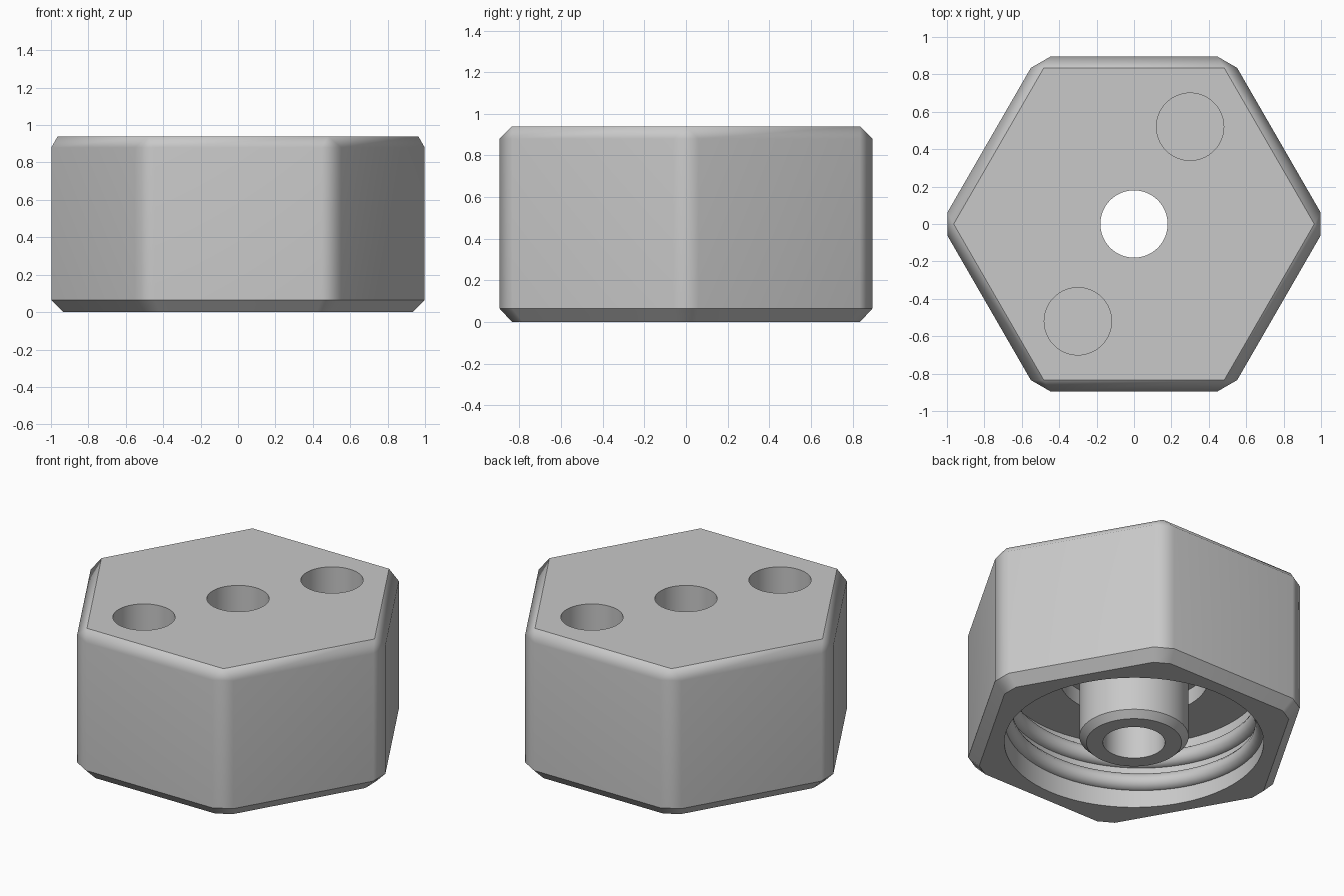
import bpy, bmesh, math
from math import sin, cos, pi, radians

cube = bpy.data.objects.get("Cube")
if cube:
    bpy.data.objects.remove(cube, do_unlink=True)

grey = bpy.data.materials.new("plain grey")
grey.use_nodes = True
GREY = (0.58, 0.58, 0.58, 1)
grey.diffuse_color = GREY
grey.node_tree.nodes["Principled BSDF"].inputs["Base Color"].default_value = GREY


def new_object(name, bm):
    bmesh.ops.recalc_face_normals(bm, faces=bm.faces)
    mesh = bpy.data.meshes.new(name)
    bm.to_mesh(mesh)
    bm.free()
    mesh.materials.append(grey)
    obj = bpy.data.objects.new(name, mesh)
    bpy.context.collection.objects.link(obj)
    return obj


def select(obj):
    bpy.ops.object.select_all(action="DESELECT")
    obj.select_set(True)
    bpy.context.view_layer.objects.active = obj


def hexagon(apothem, cut):
    """Hexagon outline with each corner cut back along its edges."""
    points = []
    radius = apothem / cos(pi / 6)
    for i in range(6):
        a = i * pi / 3
        for side in (-1, 1):
            d = a + side * 2 * pi / 3
            points.append((radius * cos(a) + cut * cos(d),
                           radius * sin(a) + cut * sin(d)))
    return points


def lathe(name, profile, steps=96):
    """Closed (radius, height) profile turned about the z axis."""
    bm = bmesh.new()
    rings = []
    for s in range(steps):
        a = 2 * pi * s / steps
        rings.append([bm.verts.new((r * cos(a), r * sin(a), z)) for r, z in profile])
    n = len(profile)
    for s in range(steps):
        one, two = rings[s], rings[(s + 1) % steps]
        for k in range(n):
            m = (k + 1) % n
            bm.faces.new((one[k], two[k], two[m], one[m]))
    return new_object(name, bm)


def cylinder(name, x, y, radius, low, high):
    bm = bmesh.new()
    bmesh.ops.create_cone(bm, cap_ends=True, segments=64, radius1=radius,
                          radius2=radius, depth=high - low)
    bmesh.ops.translate(bm, verts=bm.verts, vec=(x, y, (low + high) / 2))
    return new_object(name, bm)


def subtract(target, cutter):
    mod = target.modifiers.new("cut", "BOOLEAN")
    mod.operation = "DIFFERENCE"
    mod.solver = "EXACT"
    mod.object = cutter
    select(target)
    bpy.ops.object.modifier_apply(modifier=mod.name)
    bpy.data.objects.remove(cutter, do_unlink=True)


# Hexagonal body: chamfered at both ends, sharp-cornered top face
bm = bmesh.new()
layers = [(0.835, 0.06, 0), (0.895, 0.07, 0.065), (0.895, 0.07, 0.88), (0.835, 0, 0.94)]
rings = [[bm.verts.new((x, y, z)) for x, y in hexagon(apothem, cut)]
         for apothem, cut, z in layers]
for low, high in zip(rings, rings[1:]):
    for i in range(12):
        j = (i + 1) % 12
        bm.faces.new((low[i], low[j], high[j], high[i]))
bm.faces.new(rings[0])
bm.faces.new(rings[-1])
bmesh.ops.remove_doubles(bm, verts=bm.verts, dist=1e-4)
body = new_object("hex_cap_body", bm)

# Ring-shaped cavity leaving a chamfered centre post with a relief at its root
CEILING, POST = 0.42, 0.316
subtract(body, lathe("cavity_cutter", [
    (0.75, -0.1), (0.75, CEILING), (0.43, CEILING), (0.43, 0.52),
    (POST, 0.52), (POST, 0.04), (POST - 0.04, 0), (POST - 0.04, -0.1)]))

# Through hole and two blind sockets
subtract(body, cylinder("bore_cutter", 0, 0, 0.18, -0.2, 1.2))
for side in (-1, 1):
    subtract(body, cylinder("socket_cutter", 0.3 * side, 0.52 * side, 0.18, 0.62, 1.2))

select(body)
bpy.ops.object.shade_smooth_by_angle(angle=radians(31))
weighted = body.modifiers.new("weighted normals", "WEIGHTED_NORMAL")
weighted.keep_sharp = True

# Rounded internal thread
TURNS, STEPS, PITCH = 2, 72, 0.15
curve = bpy.data.curves.new("internal_thread", "CURVE")
curve.dimensions = "3D"
curve.bevel_depth = 0.055
curve.bevel_resolution = 4
curve.use_fill_caps = True
path = curve.splines.new("POLY")
path.points.add(TURNS * STEPS)
for i, point in enumerate(path.points):
    a = 2 * pi * i / STEPS
    point.co = (0.755 * cos(a), 0.755 * sin(a), 0.07 + PITCH * i / STEPS, 1)
thread = bpy.data.objects.new("internal_thread", curve)
bpy.context.collection.objects.link(thread)
curve.materials.append(grey)
select(thread)
bpy.ops.object.convert(target="MESH")
bpy.ops.object.shade_smooth_by_angle(angle=radians(40))
